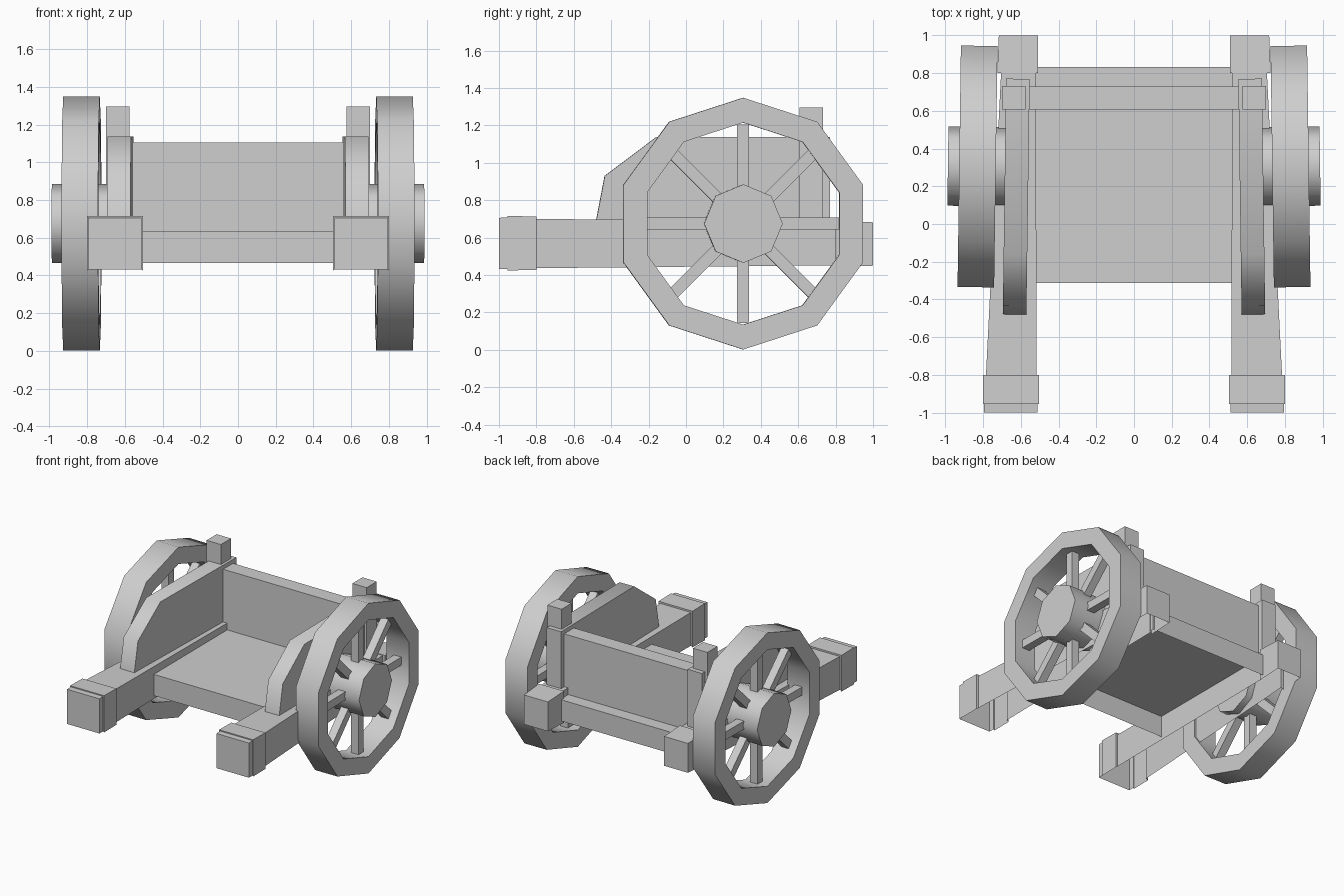
import bpy, bmesh
from math import sin, cos, pi, radians
from mathutils import Matrix, Vector

cube = bpy.data.objects.get("Cube")
if cube:
    bpy.data.objects.remove(cube, do_unlink=True)

GREY = (0.62, 0.62, 0.62, 1)
grey = bpy.data.materials.new("plain_grey")
grey.use_nodes = True
grey.diffuse_color = GREY
grey.node_tree.nodes["Principled BSDF"].inputs["Base Color"].default_value = GREY

TOE = radians(0.8)                     # wheels and side boards splay outward at the front
AXLE = Vector((0.83, 0.305, 0.675))


def finish(name, bm, mirror=True, toe_about=None):
    """Turn a bmesh into an object, optionally splayed and mirrored across x."""
    if toe_about is not None:
        bmesh.ops.rotate(bm, verts=bm.verts, cent=toe_about, matrix=Matrix.Rotation(TOE, 3, "Z"))
    bmesh.ops.recalc_face_normals(bm, faces=bm.faces)
    mesh = bpy.data.meshes.new(name)
    bm.to_mesh(mesh)
    bm.free()
    mesh.materials.append(grey)
    ob = bpy.data.objects.new(name, mesh)
    bpy.context.collection.objects.link(ob)
    bpy.ops.object.select_all(action="DESELECT")
    ob.select_set(True)
    bpy.context.view_layer.objects.active = ob
    bpy.ops.object.shade_smooth_by_angle(angle=radians(50))
    if mirror:
        ob.modifiers.new("both_sides", "MIRROR").use_axis = (True, False, False)


def loft(bm, rings, closed=False, first_side=0):
    """Skin equal-length rings of points; cap the ends unless closed.
    first_side=1 leaves the first side (the underside of a section) open."""
    loops = [[bm.verts.new(p) for p in ring] for ring in rings]
    pairs = list(zip(loops, loops[1:]))
    if closed:
        pairs.append((loops[-1], loops[0]))
    else:
        bm.faces.new(loops[0][::-1])
        bm.faces.new(loops[-1])
    n = len(loops[0])
    for a, b in pairs:
        for i in range(first_side, n):
            j = (i + 1) % n
            bm.faces.new((a[i], a[j], b[j], b[i]))


def section(y, x0, x1, z0, z1):
    return [(x0, y, z0), (x1, y, z0), (x1, y, z1), (x0, y, z1)]


def box(bm, x0, x1, y0, y1, z0, z1, first_side=0):
    loft(bm, [section(y0, x0, x1, z0, z1), section(y1, x0, x1, z0, z1)], first_side=first_side)


def ring(x, radius, sides):
    """Polygon around the axle with a corner at the top."""
    turns = [2 * pi * i / sides for i in range(sides)]
    return [(x, AXLE.y + radius * sin(t), AXLE.z + radius * cos(t)) for t in turns]


# Wheel rims
bm = bmesh.new()
loft(bm, [ring(AXLE.x + dx, r, 10) for dx, r in
          ((-0.097, 0.54), (-0.097, 0.673), (0.097, 0.673), (0.097, 0.54))], closed=True)
finish("wheel_rims", bm, toe_about=AXLE)

# Wheel hubs
bm = bmesh.new()
loft(bm, [ring(0.672, 0.21, 8), ring(0.987, 0.21, 8)])
finish("wheel_hubs", bm, toe_about=AXLE)

# Spokes
bm = bmesh.new()
for i in range(8):
    start = len(bm.verts)
    box(bm, AXLE.x - 0.032, AXLE.x + 0.032, AXLE.y - 0.032, AXLE.y + 0.032,
        AXLE.z + 0.15, AXLE.z + 0.53)
    bm.verts.ensure_lookup_table()
    bmesh.ops.rotate(bm, verts=bm.verts[start:], cent=AXLE,
                     matrix=Matrix.Rotation(i * pi / 4, 3, "X"))
finish("wheel_spokes", bm, toe_about=AXLE)

# Tapered side rails with banded front ends and back blocks, hollow underneath
bm = bmesh.new()
loft(bm, [section(-1.0, 0.512, 0.795, 0.432, 0.706),
          section(-0.955, 0.512, 0.795, 0.432, 0.708),
          section(-0.955, 0.503, 0.80, 0.425, 0.716),
          section(-0.80, 0.503, 0.80, 0.427, 0.713),
          section(-0.80, 0.517, 0.785, 0.437, 0.70),
          section(0.80, 0.52, 0.705, 0.452, 0.687),
          section(0.80, 0.508, 0.725, 0.442, 0.692),
          section(1.0, 0.508, 0.717, 0.45, 0.682)], first_side=1)
finish("side_rails", bm)

# Side boards with a sloped front
bm = bmesh.new()
outline = [(-0.48, 0.695), (-0.435, 0.93), (-0.16, 1.137), (0.77, 1.137), (0.77, 0.687)]
loft(bm, [[(x, y, z) for y, z in outline] for x in (0.562, 0.687)])
finish("side_boards", bm, toe_about=Vector((0.62, 0.15, 0.9)))

# Corner posts
bm = bmesh.new()
box(bm, 0.575, 0.70, 0.607, 0.733, 0.688, 1.295)
finish("corner_posts", bm)

# Floor, hollow underneath
bm = bmesh.new()
box(bm, -0.519, 0.519, -0.312, 0.832, 0.467, 0.635, first_side=1)
finish("floor", bm, mirror=False)

# Back board
bm = bmesh.new()
box(bm, -0.565, 0.565, 0.607, 0.73, 0.634, 1.105)
finish("back_board", bm, mirror=False)
